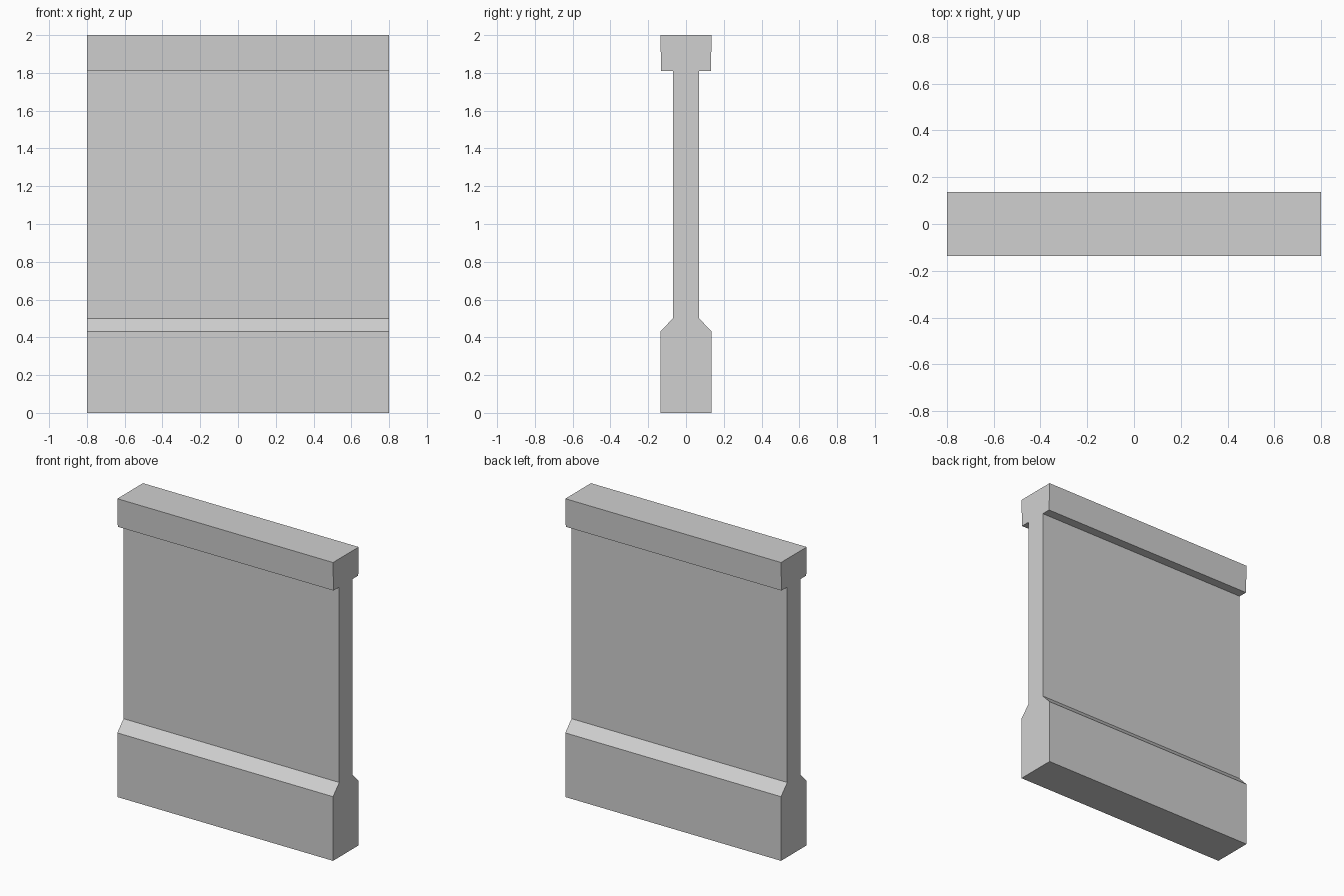
import bpy
import bmesh

cube = bpy.data.objects.get("Cube")
if cube:
    bpy.data.objects.remove(cube, do_unlink=True)

HALF_WIDTH = 0.8

# Plain concrete grey
concrete = bpy.data.materials.new("concrete_grey")
concrete.use_nodes = True
grey = (0.63, 0.63, 0.63, 1.0)
concrete.diffuse_color = grey
concrete.node_tree.nodes["Principled BSDF"].inputs["Base Color"].default_value = grey

# Half cross-section (y, z): plinth, sloped shoulder, panel, overhanging coping
half = [(0.136, 0), (0.136, 0.43), (0.07, 0.5), (0.07, 1.81), (0.131, 1.81), (0.136, 2)]
profile = half + [(-y, z) for y, z in reversed(half)]

# Extrude the mirrored section along the wall's length
bm = bmesh.new()
section = bm.faces.new([bm.verts.new((-HALF_WIDTH, y, z)) for y, z in profile])
result = bmesh.ops.extrude_face_region(bm, geom=[section], use_keep_orig=True)
end_verts = [v for v in result["geom"] if isinstance(v, bmesh.types.BMVert)]
bmesh.ops.translate(bm, verts=end_verts, vec=(2 * HALF_WIDTH, 0, 0))
bmesh.ops.recalc_face_normals(bm, faces=bm.faces)

mesh = bpy.data.meshes.new("barrier_wall")
bm.to_mesh(mesh)
bm.free()
mesh.materials.append(concrete)
wall = bpy.data.objects.new("barrier_wall", mesh)
bpy.context.collection.objects.link(wall)
